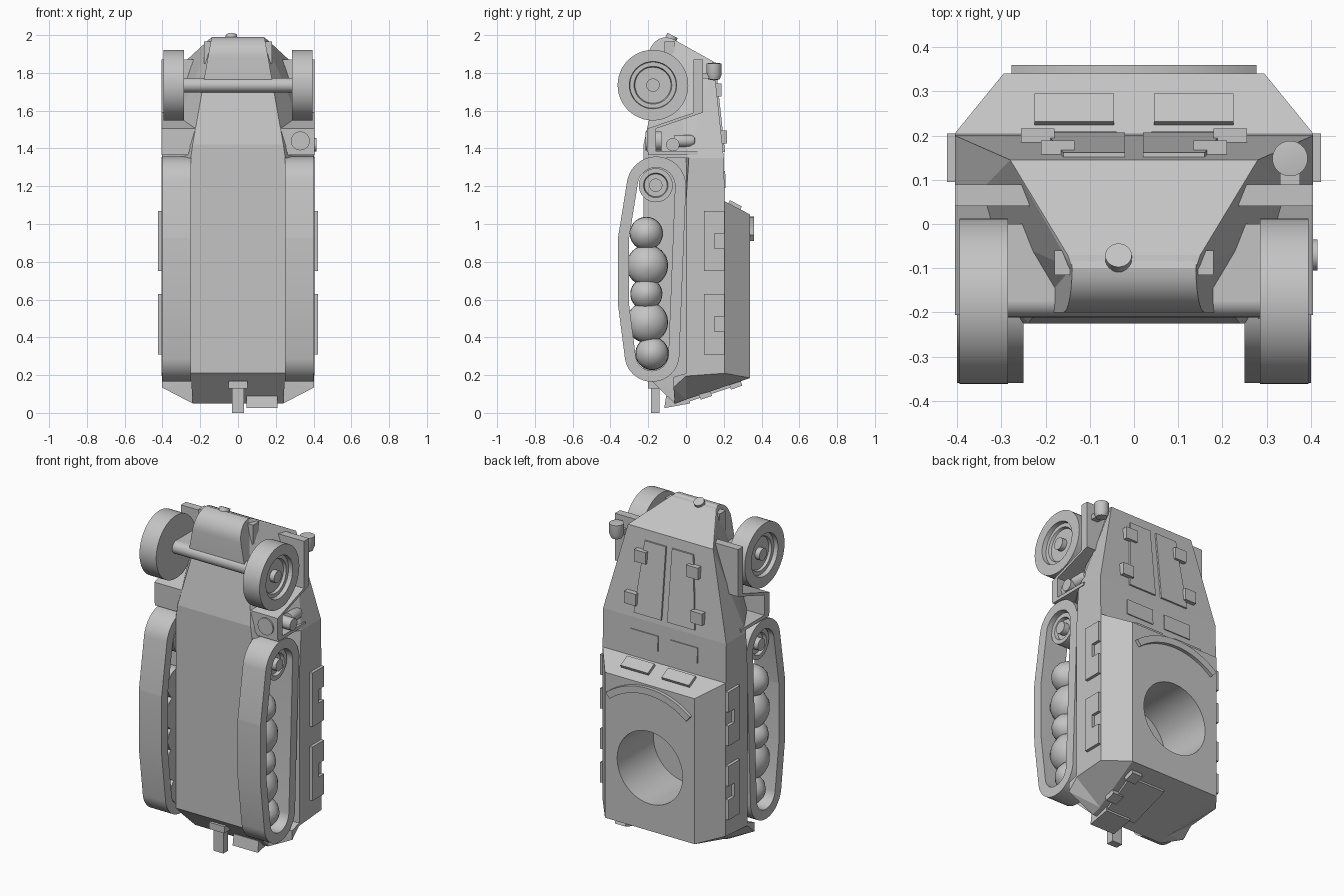
import bpy, bmesh, math
from mathutils import Vector

cube = bpy.data.objects.get("Cube")
if cube:
    bpy.data.objects.remove(cube, do_unlink=True)

grey = bpy.data.materials.new("plain grey")
grey.use_nodes = True
grey.diffuse_color = (0.55, 0.55, 0.55, 1)
grey.node_tree.nodes["Principled BSDF"].inputs["Base Color"].default_value = grey.diffuse_color
X, Y, Z = (1, 0, 0), (0, 1, 0), (0, 0, 1)


def finish(name, bm, smooth=False):
    bmesh.ops.recalc_face_normals(bm, faces=bm.faces)
    mesh = bpy.data.meshes.new(name)
    bm.to_mesh(mesh)
    bm.free()
    mesh.materials.append(grey)
    ob = bpy.data.objects.new(name, mesh)
    bpy.context.collection.objects.link(ob)
    if smooth:
        bpy.ops.object.select_all(action='DESELECT')
        ob.select_set(True)
        bpy.context.view_layer.objects.active = ob
        bpy.ops.object.shade_smooth_by_angle(angle=math.radians(30))
    return ob


def solid(name, pts, both=False, smooth=False):
    """Convex block through the points, optionally symmetric in x."""
    bm = bmesh.new()
    pts = list(pts)
    if both:
        pts += [(-x, y, z) for x, y, z in pts]
    for p in pts:
        bm.verts.new(p)
    res = bmesh.ops.convex_hull(bm, input=bm.verts)
    loose = {g for g in res["geom_interior"] + res["geom_unused"] if isinstance(g, bmesh.types.BMVert)}
    bmesh.ops.delete(bm, geom=list(loose), context='VERTS')
    bmesh.ops.dissolve_limit(bm, angle_limit=0.01, verts=bm.verts, edges=bm.edges)
    return finish(name, bm, smooth)


def box(name, x, y, z):
    return solid(name, [(a, b, c) for a in x for b in y for c in z])


def slab(name, pts, offset):
    """Thin plate lying on a surface."""
    o = Vector(offset)
    return solid(name, [Vector(p) + o * k for p in pts for k in (-0.5, 1)])


def lathe(name, profile, centre, axis, side=1, steps=40):
    """Profile of (radius, distance along axis) turned about the axis."""
    bm = bmesh.new()
    a, c = Vector(axis).normalized(), Vector(centre)
    r = a.orthogonal().normalized()
    vs = [bm.verts.new(c + r * p + a * d * side) for p, d in profile]
    edges = [bm.edges.new(e) for e in zip(vs, vs[1:])]
    bmesh.ops.spin(bm, geom=vs + edges, cent=c, axis=a, angle=math.tau, steps=steps)
    bmesh.ops.remove_doubles(bm, verts=bm.verts, dist=0.0005)
    return finish(name, bm, True)


def cylinder(name, r, start, end, centre, axis, steps=32):
    return lathe(name, [(0, start), (r, start), (r, end), (0, end)], centre, axis, 1, steps)


def hood_y(z):
    return 0.205 - 0.022 * (z - 1.12) if z < 1.35 else 0.2 - 0.108 * (z - 1.35)


def rear_z(y):
    return 0.07 + 0.3375 * y


# Hull
solid("lower_hull", [(.25, -.225, .21), (.24, -.06, .05), (.24, 0, .07), (.25, 0, 1.35),
                     (.25, -.225, 1.35)], True)
upper = solid("crew_compartment", [(.295, .34, .185), (.295, .34, 1.05), (.405, .205, .21),
              (.405, .205, 1.12), (.405, 0, .195), (.405, 0, 1.12), (.24, 0, .07)], True)
solid("cab", [(.405, .205, 1.12), (.405, 0, 1.12), (.405, .2, 1.35), (.405, .015, 1.35),
              (.25, 0, 1.35)], True)
solid("hood", [(.405, .2, 1.35), (.405, .015, 1.35), (.25, -.225, 1.35), (.24, -.225, 1.42),
               (.28, .145, 1.86), (.15, -.07, 1.98), (.14, -.1, 1.985), (.185, -.13, 1.76)], True)
nose = [(-.06, 1.97), (-.2, 1.765), (-.06, 1.765)]
nose += [(-.1 - .1 * math.sin(t * math.pi / 16), 1.88 + .11 * math.cos(t * math.pi / 16)) for t in range(9)]
solid("nose", [(.14 + (1.99 - z) * .18, y, z) for y, z in nose], True, True)

# Round roof opening, with the lower hull as its floor
cutter = cylinder("opening_cutter", .215, -.1, .5, (0, 0, .56), Y, 56)
cutter.hide_render = True
mod = upper.modifiers.new("opening", 'BOOLEAN')
mod.object, mod.operation, mod.solver = cutter, 'DIFFERENCE', 'EXACT'
bpy.ops.object.select_all(action='DESELECT')
upper.select_set(True)
bpy.context.view_layer.objects.active = upper
bpy.ops.object.modifier_apply(modifier="opening")
bpy.ops.object.shade_smooth_by_angle(angle=math.radians(25))
bpy.data.objects.remove(cutter, do_unlink=True)

# Curved rail on the roof
bm = bmesh.new()
rings = []
for i in range(21):
    t = math.radians(-39 + 3.9 * i)
    rings.append([bm.verts.new((r * math.sin(t), y, .6 + r * math.cos(t)))
                  for r, y in ((.4, .335), (.44, .335), (.44, .36), (.4, .36))])
for a, b in zip(rings, rings[1:]):
    for k in range(4):
        bm.faces.new((a[k], a[k - 1], b[k - 1], b[k]))
bm.faces.new(rings[0])
bm.faces.new(rings[-1])
finish("roof_rail", bm, True)

# Running gear
discs = [(-.157, 1.2, .157), (-.18, .31, .145), (-.26, .92, .1), (-.26, .58, .1)]
tyre = [(0, .285), (.187, .285), (.187, .395), (.125, .395), (.122, .37),
        (.1, .37), (.095, .355), (.035, .355), (.035, .385), (0, .385)]
idler = [(0, .25), (.09, .25), (.09, .37), (.065, .37), (.06, .35), (.035, .35), (.035, .385), (0, .385)]
dome = [(0, .255), (.97, .255), (1, .28), (.97, .315), (.8, .345), (.5, .368), (.2, .38), (0, .382)]
wheels = [(-.21, .95, .088), (-.205, .78, .11), (-.21, .63, .085), (-.205, .48, .11), (-.18, .315, .088)]
for s, side in ((1, "left"), (-1, "right")):
    bm = bmesh.new()
    loops = []
    for i in range(72):
        t = math.tau * i / 72
        n = (math.cos(t), math.sin(t))
        y, z, r = max(discs, key=lambda d: d[0] * n[0] + d[1] * n[1] + d[2])
        loops.append([bm.verts.new((s * x, y + q * n[0], z + q * n[1]))
                      for x, q in ((.25, r), (.4, r), (.4, r - .058), (.25, r - .058))])
    for i, a in enumerate(loops):
        for k in range(4):
            bm.faces.new((a[k], a[k - 1], loops[i - 1][k - 1], loops[i - 1][k]))
    finish(side + "_track", bm, True)
    lathe(side + "_idler", idler, (0, -.16, 1.205), X, s)
    for i, (y, z, r) in enumerate(wheels):
        lathe(f"{side}_road_wheel_{i + 1}", [(p * r, d) for p, d in dome], (0, y, z), X, s)
    lathe(side + "_front_wheel", tyre, (0, -.175, 1.735), X, s, 48)
cylinder("front_axle", .038, -.29, .29, (0, -.173, 1.735), X)
box("axle_beam", (-.29, .29), (-.173, 0), (1.697, 1.773))

# Repeated parts on both sides
for s, side in ((1, "left"), (-1, "right")):
    solid(side + "_rear_guard", [(s * x, y, z) for x, y, z in (
        (.403, -.066, .135), (.403, -.066, .19), (.403, 0, .195), (.403, 0, .21),
        (.24, -.06, .05), (.24, 0, .07), (.24, -.066, .17), (.24, 0, .2))])
    # Stepped front fender
    path = [(.065, 1.87), (.065, 1.59), (-.182, 1.505), (-.182, 1.38)]
    for i, ((y0, z0), (y1, z1)) in enumerate(zip(path, path[1:])):
        solid(f"{side}_fender_{i + 1}", [(s * x, y + d, z) for x in (.22, .405)
              for y, z in ((y0, z0), (y1, z1)) for d in (-.024, .024)])
    box(side + "_fender_shelf", (s * .24, s * .405), (-.2, .06), (1.365, 1.385))
    # Side flaps with a notch
    for i, z in enumerate((.31, .75)):
        x = (s * .4, s * .423)
        box(f"{side}_flap_{i + 1}", x, (.095, .15), (z, z + .32))
        box(f"{side}_flap_lower_{i + 1}", x, (.15, .205), (z, z + .12))
        box(f"{side}_flap_upper_{i + 1}", x, (.15, .205), (z + .2, z + .32))
    # Windscreen shutters, vision flaps and hood doors
    slab(side + "_windscreen", [(s * x, y, 1.12 - (y - .205) * .52)
         for x in (.045, .225) for y in (.224, .287)], (0, .008, .016))
    slab(side + "_vision_flap", [(s * x, hood_y(z), z) for x in (.04, .22)
         for z in (1.19, 1.28)], (0, .006, 0))
    slab(side + "_hood_door", [(s * x, hood_y(z), z) for x, z in
         ((.02, 1.38), (.2, 1.38), (.16, 1.8), (.02, 1.8))], (0, .01, 0))
    for i, (x, z) in enumerate(((.218, 1.46), (.172, 1.71))):
        y = hood_y(z)
        box(f"{side}_hood_hinge_{i + 1}", (s * (x - .038), s * (x + .038)),
            (y - .01, y + .028), (z - .035, z + .035))
    box(side + "_tow_bracket", (s * .14, s * .18), (-.115, -.06), (1.85, 1.965))

# Lamp, nose cap and the fittings beside the left fender
lathe("headlamp", [(0, -.05), (.03, -.045), (.04, -.02), (.04, .04), (0, .045)], (.353, .148, 1.81), Z)
box("headlamp_bracket", (.33, .375), (.08, .13), (1.77, 1.8))
cylinder("nose_cap", .03, -.02, .02, (-.035, -.08, 1.98), (0, .47, .88))
cylinder("fuel_canister", .05, -.215, -.13, (.33, 0, 1.44), Y)
cylinder("side_cap", .035, .3, .415, (0, -.07, 1.42), X)
lathe("small_canister", [(0, -.06), (.032, -.06), (.032, .025), (.022, .045), (0, .052)],
      (.37, 0, 1.44), Y)

# Rear hatch, its hinges, locker and tow hook
slab("rear_hatch", [(x, y, rear_z(y)) for x, y in ((0, 0), (.2, 0), (.24, .25), (0, .25))], (0, .004, -.014))
for i, y in enumerate((.1, .26)):
    slab(f"rear_hinge_{i + 1}", [(x, v, rear_z(v)) for x in (.19, .26)
         for v in (y - .03, y + .03)], (0, .008, -.024))
solid("rear_locker", [(x, y, z) for x in (.045, .21) for y, z in
      ((-.115, .025), (-.105, .09), (.02, .05), (.02, .1))])
box("tow_hook", (-.033, .033), (-.185, -.14), (0, .17))
box("tow_mount", (-.05, .05), (-.2, -.1), (.13, .17))
